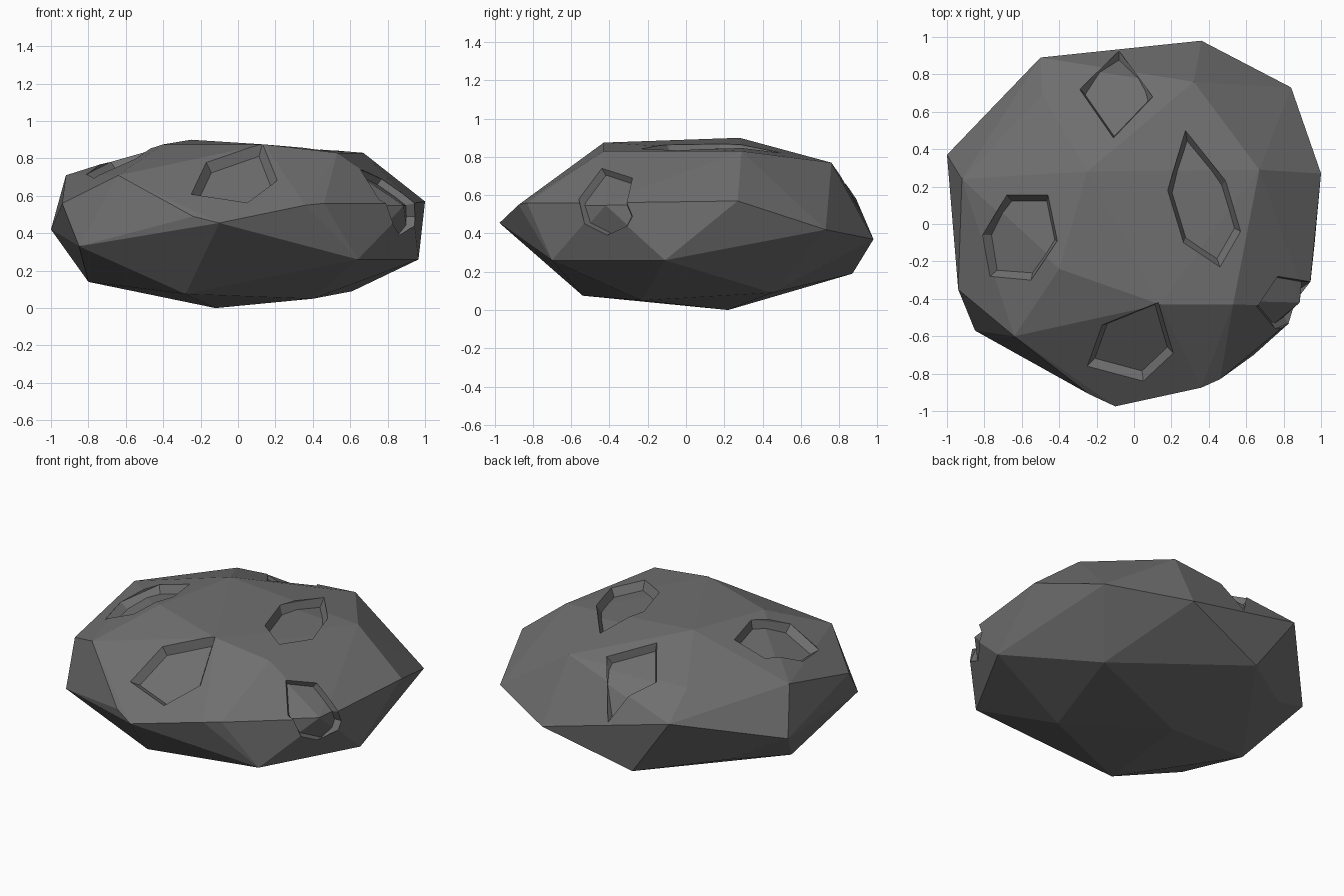
import bpy, bmesh
from mathutils import Vector
from mathutils.bvhtree import BVHTree

if "Cube" in bpy.data.objects:
    bpy.data.objects.remove(bpy.data.objects["Cube"])

# Corner points of the faceted boulder
CORNERS = [
    (-1, .37, .42), (-.92, .24, .71), (-.5, .89, .58), (-.49, .69, .74), (.36, .98, .37),
    (.84, .73, .42), (1, .27, .57), (.965, -.11, .26), (.64, -.70, .26), (-.1, -.975, .455),
    (-.24, -.91, .49), (-.94, -.35, .56), (-.85, -.57, .33), (-.8, .05, .14),
    (-.28, -.54, .075), (-.12, .22, 0), (.4, -.23, .05), (.61, .45, .09), (-.25, .28, .9),
    (-.4, -.24, .875), (.67, .29, .83), (.53, -.43, .83), (.14, -.43, .875),
    (-.64, -.6, .71), (.46, -.83, .56), (.36, -.875, .55), (.32, .76, .77),
    (.93, -.44, .56), (-.22, .87, .19), (-.68, .53, .26)]

# Crater outlines: seen from above as (x, y), or from the right as (y, z)
TOP_CRATERS = [
    [(-.08, .925), (.10, .68), (-.11, .46), (-.29, .72)],
    [(-.25, -.76), (.05, -.84), (.21, -.69), (.13, -.42), (-.17, -.54)],
    [(.275, .5), (.49, .23), (.57, -.04), (.46, -.23), (.265, -.1), (.18, .18)],
    [(-.68, .155), (-.46, .155), (-.41, -.09), (-.55, -.3), (-.77, -.28), (-.81, -.06)]]
SIDE_CRATERS = [[(-.44, .74), (-.28, .69), (-.31, .56), (-.28, .49), (-.35, .36),
                 (-.53, .45), (-.56, .58)]]
DEPTH, INSET = .05, .035

stone = bpy.data.materials.new("dark_stone")
stone.diffuse_color = (.16, .16, .16, 1)
stone.use_nodes = True
stone.node_tree.nodes["Principled BSDF"].inputs["Base Color"].default_value = stone.diffuse_color


def make_object(name, bm):
    bmesh.ops.recalc_face_normals(bm, faces=bm.faces)
    mesh = bpy.data.meshes.new(name)
    bm.to_mesh(mesh)
    bm.free()
    mesh.materials.append(stone)
    ob = bpy.data.objects.new(name, mesh)
    bpy.context.collection.objects.link(ob)
    return ob


def hull(name, shift=Vector()):
    bm = bmesh.new()
    for c in CORNERS:
        bm.verts.new(Vector(c) + shift)
    bmesh.ops.convex_hull(bm, input=bm.verts)
    bmesh.ops.delete(bm, geom=[v for v in bm.verts if not v.link_faces], context='VERTS')
    return make_object(name, bm)


def subtract(ob, cutter):
    mod = ob.modifiers.new("cut", 'BOOLEAN')
    mod.operation, mod.solver, mod.object = 'DIFFERENCE', 'MANIFOLD', cutter
    bpy.context.view_layer.objects.active = ob
    bpy.ops.object.modifier_apply(modifier=mod.name)
    bpy.data.objects.remove(cutter)


boulder = hull("boulder")
tree = BVHTree.FromPolygons([v.co.copy() for v in boulder.data.vertices],
                            [list(p.vertices) for p in boulder.data.polygons])


# Tapered plug whose floor follows the surface facets
def carve(outline, from_side):
    ring, normal = [], Vector()
    ray = Vector((-1, 0, 0)) if from_side else Vector((0, 0, -1))
    for a, b in outline:
        start = Vector((2, a, b)) if from_side else Vector((a, b, 2))
        hit, n, _, _ = tree.ray_cast(start, ray)
        ring.append(hit)
        normal += n if n.dot(ray) < 0 else -n
    normal.normalize()
    mid = sum(ring, Vector()) / len(ring)
    deep = 1.6
    radius = sum((p - mid).length for p in ring) / len(ring)
    shrink = 1 - deep * INSET * 1.15 / radius
    bm = bmesh.new()
    # Lid clear of the surface, rim on the surface, shrunken bottom
    loops = [[bm.verts.new(p - ray * .4) for p in ring],
             [bm.verts.new(p) for p in ring],
             [bm.verts.new(mid + (p - mid) * shrink - normal * DEPTH * deep) for p in ring]]
    for lo, hi in zip(loops, loops[1:]):
        for i in range(len(ring)):
            j = (i + 1) % len(ring)
            bm.faces.new((lo[i], lo[j], hi[j], hi[i]))
    bm.faces.new(loops[0])
    bm.faces.new(loops[-1])
    bmesh.ops.triangulate(bm, faces=bm.faces)
    plug = make_object("crater_cutter", bm)
    subtract(plug, hull("crater_floor", -normal * DEPTH))
    subtract(boulder, plug)


for o in TOP_CRATERS:
    carve(o, False)
for o in SIDE_CRATERS:
    carve(o, True)
for p in boulder.data.polygons:
    p.use_smooth = False
